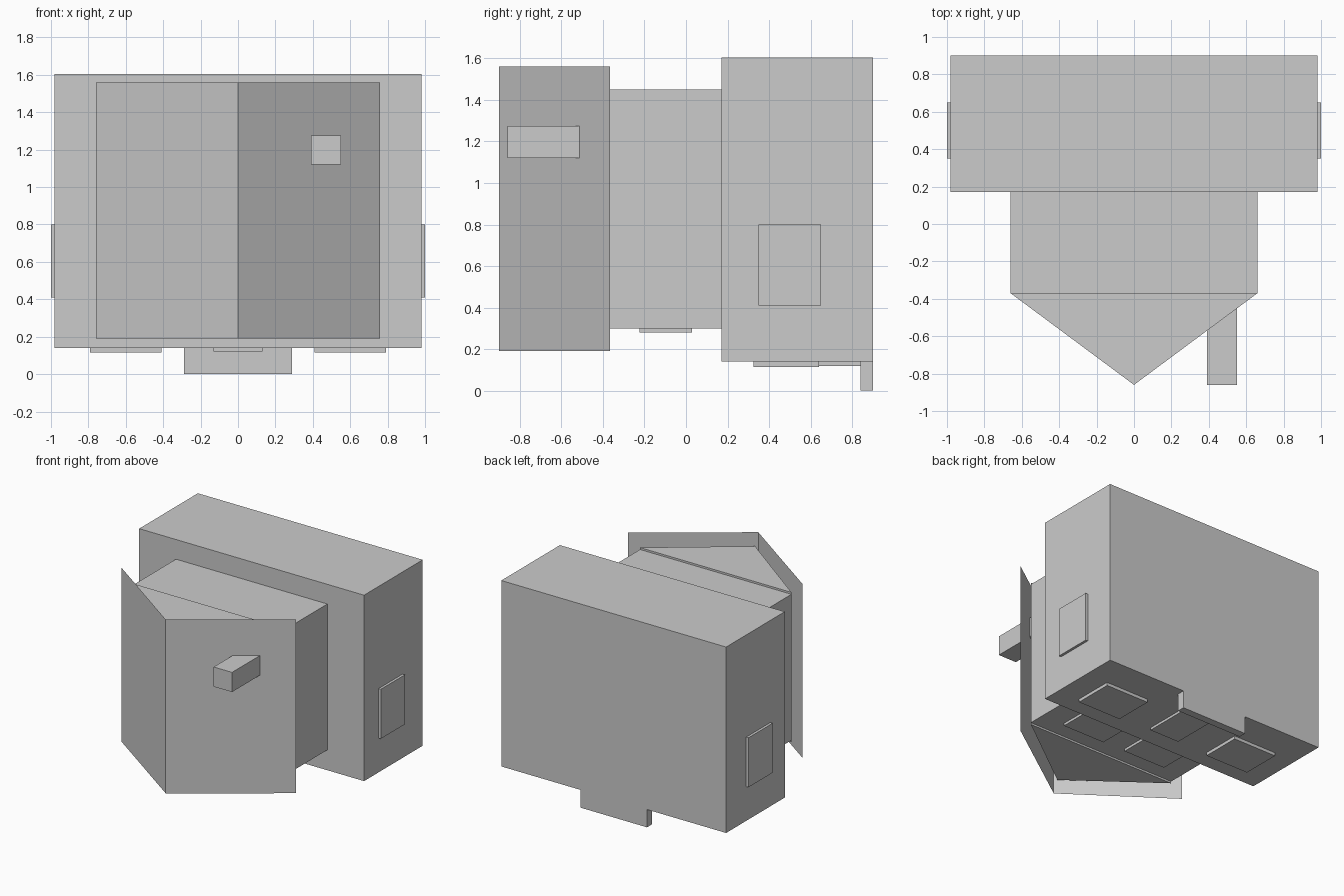
import bpy

if "Cube" in bpy.data.objects:
    bpy.data.objects.remove(bpy.data.objects["Cube"])

grey = bpy.data.materials.new("plain grey")
grey.diffuse_color = (0.6, 0.6, 0.6, 1)
grey.use_nodes = True
grey.node_tree.nodes["Principled BSDF"].inputs["Base Color"].default_value = grey.diffuse_color


def make(name, verts, faces):
    mesh = bpy.data.meshes.new(name)
    mesh.from_pydata(verts, [], faces)
    mesh.materials.append(grey)
    obj = bpy.data.objects.new(name, mesh)
    bpy.context.collection.objects.link(obj)
    return obj


def prism(name, outline, z0, z1):
    """Extrude a counter-clockwise xy outline from z0 to z1."""
    n = len(outline)
    verts = [(x, y, z) for z in (z0, z1) for x, y in outline]
    sides = [(i, (i + 1) % n, (i + 1) % n + n, i + n) for i in range(n)]
    caps = [tuple(reversed(range(n))), tuple(range(n, 2 * n))]
    return make(name, verts, sides + caps)


def box(name, x, y, z):
    outline = [(x[0], y[0]), (x[1], y[0]), (x[1], y[1]), (x[0], y[1])]
    return prism(name, outline, *z)


# Main bodies
box("rear_body", (-0.98, 0.98), (0.17, 0.90), (0.14, 1.605))
box("middle_body", (-0.66, 0.66), (-0.37, 0.17), (0.30, 1.45))
prism("wedge_nose", [(-0.66, -0.37), (0, -0.86), (0.66, -0.37)], 0.285, 1.465)

# Thin folded sheet in front of the nose
fold = [(-0.76, -0.365), (0, -0.90), (0.76, -0.365)]
make("front_shield", [(x, y, z) for z in (0.19, 1.56) for x, y in fold],
     [(0, 1, 4, 3), (1, 2, 5, 4)])

# Bar poking through the shield
box("front_bar", (0.39, 0.55), (-0.86, -0.40), (1.12, 1.275))

# Skirt and plate under the rear body
box("rear_skirt", (-0.29, 0.29), (0.84, 0.90), (0.0, 0.14))
box("centre_bottom_plate", (-0.13, 0.13), (0.34, 0.84), (0.12, 0.14))

# Mirrored plates on the sides and underneath
for side, s in (("left", -1), ("right", 1)):
    def span(a, b):
        return sorted((s * a, s * b))
    box(side + "_side_plate", span(0.98, 1.0), (0.35, 0.65), (0.41, 0.80))
    box(side + "_rear_bottom_plate", span(0.41, 0.79), (0.325, 0.64), (0.115, 0.14))
    box(side + "_middle_bottom_plate", span(0.10, 0.47), (-0.225, 0.03), (0.28, 0.30))
